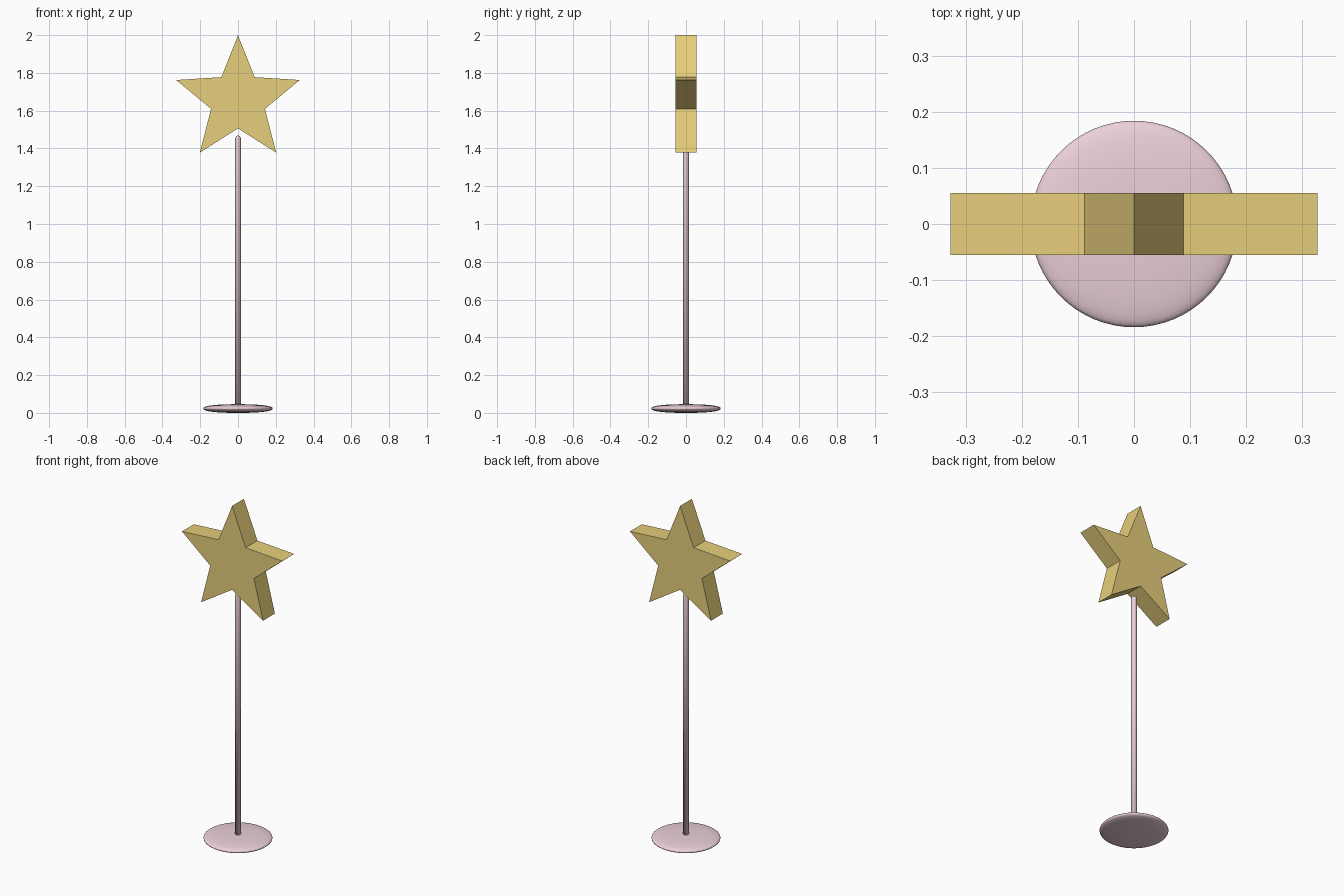
import bpy, bmesh
from math import sin, cos, pi

if "Cube" in bpy.data.objects:
    bpy.data.objects.remove(bpy.data.objects["Cube"])


def material(name, color):
    m = bpy.data.materials.new(name)
    m.diffuse_color = color
    m.use_nodes = True
    m.node_tree.nodes["Principled BSDF"].inputs["Base Color"].default_value = m.diffuse_color
    return m


def finish(bm, name, mat, smooth):
    bmesh.ops.recalc_face_normals(bm, faces=bm.faces)
    mesh = bpy.data.meshes.new(name)
    bm.to_mesh(mesh)
    bm.free()
    obj = bpy.data.objects.new(name, mesh)
    bpy.context.collection.objects.link(obj)
    mesh.materials.append(mat)
    for p in mesh.polygons:
        p.use_smooth = smooth
    return obj


def lathe(name, profile, mat, steps):
    """Spin an (r, z) profile around the z axis."""
    bm = bmesh.new()
    verts = [bm.verts.new((r, 0, z)) for r, z in profile]
    edges = [bm.edges.new(pair) for pair in zip(verts, verts[1:])]
    bmesh.ops.spin(bm, geom=verts + edges, axis=(0, 0, 1), cent=(0, 0, 0),
                   angle=2 * pi, steps=steps, use_merge=True)
    bmesh.ops.remove_doubles(bm, verts=bm.verts, dist=1e-5)
    return finish(bm, name, mat, True)


pink = material("pink", (0.83, 0.63, 0.68, 1))
gold = material("gold", (0.80, 0.62, 0.20, 1))

# Base: thin disc with a softly rounded rim
R, H = 0.184, 0.023
base_profile = []
for i in range(25):
    a = pi * i / 24
    s, c = sin(a), cos(a)
    z = (1 if c > 0 else -1) * abs(c) ** 0.85
    base_profile.append((R * max(s, 0) ** 0.85 if 0 < i < 24 else 0, H + H * z))
lathe("base", base_profile, pink, 64)

# Pole: slim rod with a rounded tip just below the star
r, top = 0.015, 1.468
tip = [(r * cos(pi / 2 * i / 6) if i < 6 else 0, top - r + r * sin(pi / 2 * i / 6))
       for i in range(7)]
lathe("pole", [(0, 0.03), (r, 0.03)] + tip, pink, 24)

# Star: five-pointed outline extruded front to back
bm = bmesh.new()
outline = []
for i in range(10):
    radius = 0.150 if i % 2 else 0.344
    a = i * pi / 5
    outline.append(bm.verts.new((radius * sin(a), -0.055, 1.656 + radius * cos(a))))
face = bm.faces.new(outline)
ext = bmesh.ops.extrude_face_region(bm, geom=[face], use_keep_orig=True)
bmesh.ops.translate(bm, vec=(0, 0.11, 0),
                    verts=[g for g in ext["geom"] if isinstance(g, bmesh.types.BMVert)])
finish(bm, "star", gold, False)
